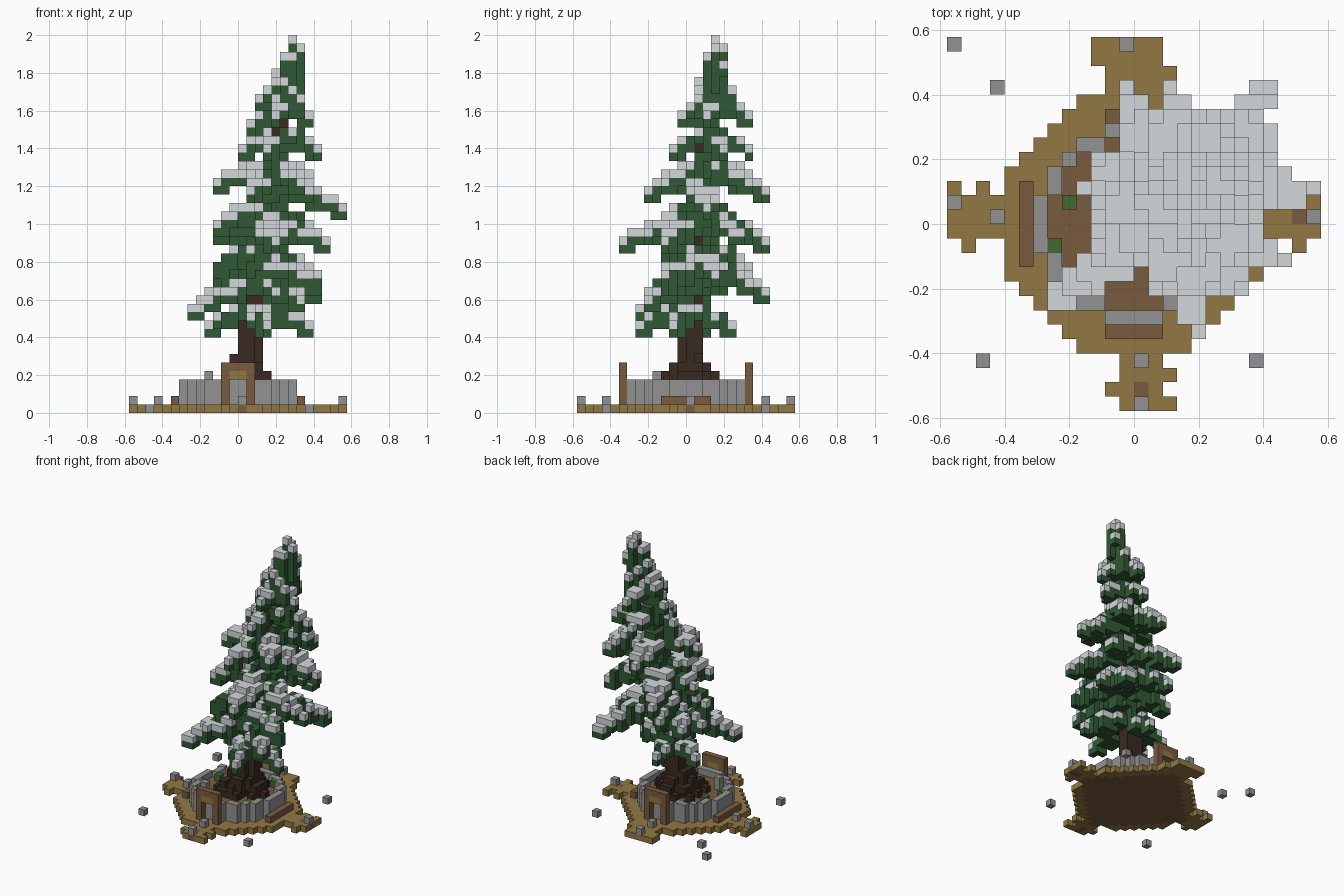
import bpy, bmesh, math, random
from mathutils import Vector

random.seed(7)
U = 2 / 45          # edge of one block
cube = bpy.data.objects.get("Cube")
if cube:
    bpy.data.objects.remove(cube)


def material(name, rgb):
    lin = [((c / 255 + 0.055) / 1.055) ** 2.4 for c in rgb] + [1]
    m = bpy.data.materials.new(name)
    m.use_nodes = True
    m.diffuse_color = lin
    m.node_tree.nodes["Principled BSDF"].inputs["Base Color"].default_value = lin
    return m


SNOW = material("snow", (212, 217, 219))
NEEDLE = material("needle green", (48, 88, 52))
BARK = material("dark bark", (58, 42, 33))
SAND = material("dry sand", (146, 121, 68))
STONE = material("grey stone", (146, 146, 146))
WOOD = material("brown wood", (122, 91, 62))
GRASS = material("grass green", (66, 106, 50))

SIDES = [Vector(s) for s in ((1, 0, 0), (-1, 0, 0), (0, 1, 0), (0, -1, 0), (0, 0, 1), (0, 0, -1))]


def blocks(name, cells, under=None):
    """Skin a {cell: material} dict with its outer square faces."""
    mesh = bpy.data.meshes.new(name)
    mats = list(dict.fromkeys(cells.values()))
    if under:
        mats.append(under)
    for m in mats:
        mesh.materials.append(m)
    bm = bmesh.new()
    for cell, mat in cells.items():
        mid = Vector(cell) + Vector((0.5, 0.5, 0.5))
        for n in SIDES:
            if tuple(int(a + b) for a, b in zip(cell, n)) in cells:
                continue
            a = n.yzx
            b = n.cross(a)
            c = mid + n / 2
            corners = (c + (a * i + b * j) / 2 for i, j in ((-1, -1), (1, -1), (1, 1), (-1, 1)))
            f = bm.faces.new([bm.verts.new(p * U) for p in corners])
            f.material_index = mats.index(mat)
            # Earth shows on the underside of the base
            if under and n.z < 0 and abs(mid.x) + abs(mid.y) < 10.5:
                f.material_index = len(mats) - 1
    bmesh.ops.remove_doubles(bm, verts=bm.verts, dist=U / 100)
    bm.to_mesh(mesh)
    bm.free()
    ob = bpy.data.objects.new(name, mesh)
    bpy.context.collection.objects.link(ob)
    return ob


def box(x, y, z, mat):
    return {(i, j, k): mat for i in range(*x) for j in range(*y) for k in range(*z)}


def turned(cells, quarter):
    for _ in range(quarter):
        cells = {(-y - 1, x, z): m for (x, y, z), m in cells.items()}
    return cells


def disc(radius, z, mat, cx=0, cy=0):
    r = range(-14, 15)
    return {(x, y, z): mat for x in r for y in r
            if math.hypot(x + 0.5 - cx, y + 0.5 - cy) < radius}


# Sandy base: a blunt diamond with four ragged arms
base = {c: m for c, m in box((-9, 9), (-9, 9), (0, 1), SAND).items()
        if abs(c[0] + 0.5) + abs(c[1] + 0.5) < 12.5}
arm = {}
for row, span in {-10: (-1, 2), -11: (-1, 3), -12: (-2, 2), -13: (-1, 3)}.items():
    arm.update(box(span, (row, row + 1), (0, 1), SAND))
base.update(arm)
for x, y, z in arm:
    base[y, x, z] = base[-y - 1, x, z] = SAND
base.update(box((-3, 2), (11, 13), (0, 1), SAND))
base.update(box((-2, 3), (9, 11), (0, 1), SAND))
# Worn planks in the front and left arms
base.update(box((0, 1), (-13, -11), (0, 1), WOOD))
base.update(box((11, 13), (0, 1), (0, 1), WOOD))
blocks("base", base, under=WOOD)

# Stone ring wall
wall = {}
for q in range(4):
    side = box((-2, 2), (-7, -6), (1, 4), STONE)
    for x in ((-4, -2), (2, 4)):
        side.update(box(x, (-6, -5), (1, 4), STONE))
    side.update(box((-5, -4), (-5, -4), (1, 4), STONE))
    wall.update(turned(side, q))
blocks("stone_wall", wall)

# Soil and grass tufts inside the wall
soil = {c: m for z in (1, 2) for c, m in disc(6.6, z, WOOD).items() if (c[0], c[1], 1) not in wall}
for x, y in ((-5, 1), (-6, -2), (4, -4), (3, 4), (-3, 4)):
    soil[x, y, 3] = GRASS
soil[-4, -4, 3] = soil[-4, -4, 4] = STONE
blocks("soil_bed", soil)

# Gate frames front and back, low benches at the sides
gate = box((-2, 2), (-8, -7), (1, 6), WOOD)
for z in range(1, 4):
    for x in (-1, 0):
        del gate[x, -8, z]
gate.update(box((-1, 1), (-8, -7), (4, 5), SAND))
bench = box((-3, 3), (-8, -7), (1, 2), WOOD)
blocks("front_gate", gate)
blocks("back_gate", turned(gate, 2))
blocks("left_bench", turned(bench, 1))
blocks("right_bench", turned(bench, 3))

# Scattered stones: some on the base, some beside it on the ground
spots = ((-13, 12), (-10, 9), (-11, -10), (8, -10), (9, 9), (-1, 12), (-1, 9),
         (-13, 1), (-10, 0), (0, -10), (0, -13), (12, 0))
blocks("loose_stones", {(x, y, int((x, y, 0) in base)): STONE for x, y in spots})


# Leaning trunk with flared roots
def axis(k):
    t = max(0, min(1, (k - 10) / 34))
    return Vector((1.4 + 4.6 * t, 0.6 + 2.6 * t, k))


trunk = {}
flare = {3: 3.9, 4: 3.2, 5: 2.5, 6: 1.9}
for k in range(3, 38):
    c = axis(k)
    if k < 7:
        c.x -= 0.7
    radius = flare.get(k, 1.55 if k < 16 else 0.9)
    for cell in disc(radius, k, BARK, c.x, c.y):
        ragged = k < 6 and random.random() < 0.25
        if not ragged or math.hypot(cell[0] - c.x, cell[1] - c.y) < 2:
            trunk[cell] = BARK
blocks("trunk", trunk)

# Branch tips as block positions, from the lowest tier upwards
tips = (
    (-4, 2, 9), (8, -2, 9), (3, -6, 9), (1, 5, 9), (-6, -6, 11),
    (9, 9, 13), (9, -3, 14), (7, -5, 12), (-3, 4, 14), (9, 3, 15),
    (-3, -3, 16), (-1, 7, 16), (10, -3, 19), (4, -8, 19), (-1, 9, 19),
    (-3, 1, 20), (9, 6, 20), (12, 2, 23), (-3, -3, 21), (2, 9, 25),
    (8, 7, 26), (-3, 0, 26), (1, -5, 25), (7, -3, 26), (9, 4, 30),
    (3, -2, 30), (4, 7, 30), (0, 2, 30), (8, 2, 34), (1, 3, 33),
    (4, -1, 34), (5, 7, 34), (7, 1, 36), (2, 4, 36), (6, 5, 37),
    (4, 3, 39), (7, 4, 40), (5, 1, 38))
leaves = set()

# Drooping sprays of needles, widest halfway along
for x, y, k in tips:
    tip = Vector((x + 0.5, y + 0.5, k))
    reach = (tip.xy - axis(k).xy).length
    rise = 0.36 * reach
    root = axis(min(k + rise, 43))
    steps = int(reach * 2) + 2
    for i in range(steps + 1):
        t = i / steps
        p = root.lerp(tip, t)
        z = int(round(k + rise * (1 - t ** 1.3)))
        width = 0.55 + min(1.35, reach * 0.19) * math.sin(math.pi * min(1, 0.25 + t * 0.75))
        for cx, cy, cz in disc(width, z, None, p.x, p.y):
            if random.random() < 0.86:
                leaves.add((cx, cy, cz + 1))
                leaves.add((cx, cy, cz))
    leaves.update({(x, y, k), (x, y, k + 1)})

# Uneven needle core around the trunk
for k in range(12, 40):
    c = axis(k)
    radius = 0.9 + (44 - k) * 0.05 + 0.35 * math.sin(k * 1.4)
    for cell in disc(radius, k, None, c.x, c.y):
        if random.random() < 0.78:
            leaves.add(cell)

# Pointed crown with small staggered sprigs
leaves.update(box((6, 7), (3, 4), (37, 45), None))
for k in range(38, 44):
    for dx, dy in ((1, 0), (0, 1), (-1, 0), (0, -1)):
        if (dx + dy > 0 or k < 43) and random.random() < 0.72:
            leaves.add((6 + dx, 3 + dy, k))
leaves.update({(7, 3, 43), (6, 4, 43), (5, 3, 42), (6, 2, 42)})
leaves -= set(trunk)

# Snow lies on every outer block open to the sky and on most ledges
peak = {}
for x, y, z in leaves:
    peak[x, y] = max(z, peak.get((x, y), 0))
foliage = {}
for x, y, z in sorted(leaves):
    c = axis(z)
    ledge = (x, y, z + 1) not in leaves and (x, y, z + 1) not in trunk
    outer = math.hypot(x + 0.5 - c.x, y + 0.5 - c.y) > 2
    snowy = ledge and (peak[x, y] == z or (outer and random.random() < 0.62))
    foliage[x, y, z] = SNOW if snowy else NEEDLE
blocks("snowy_foliage", foliage)
